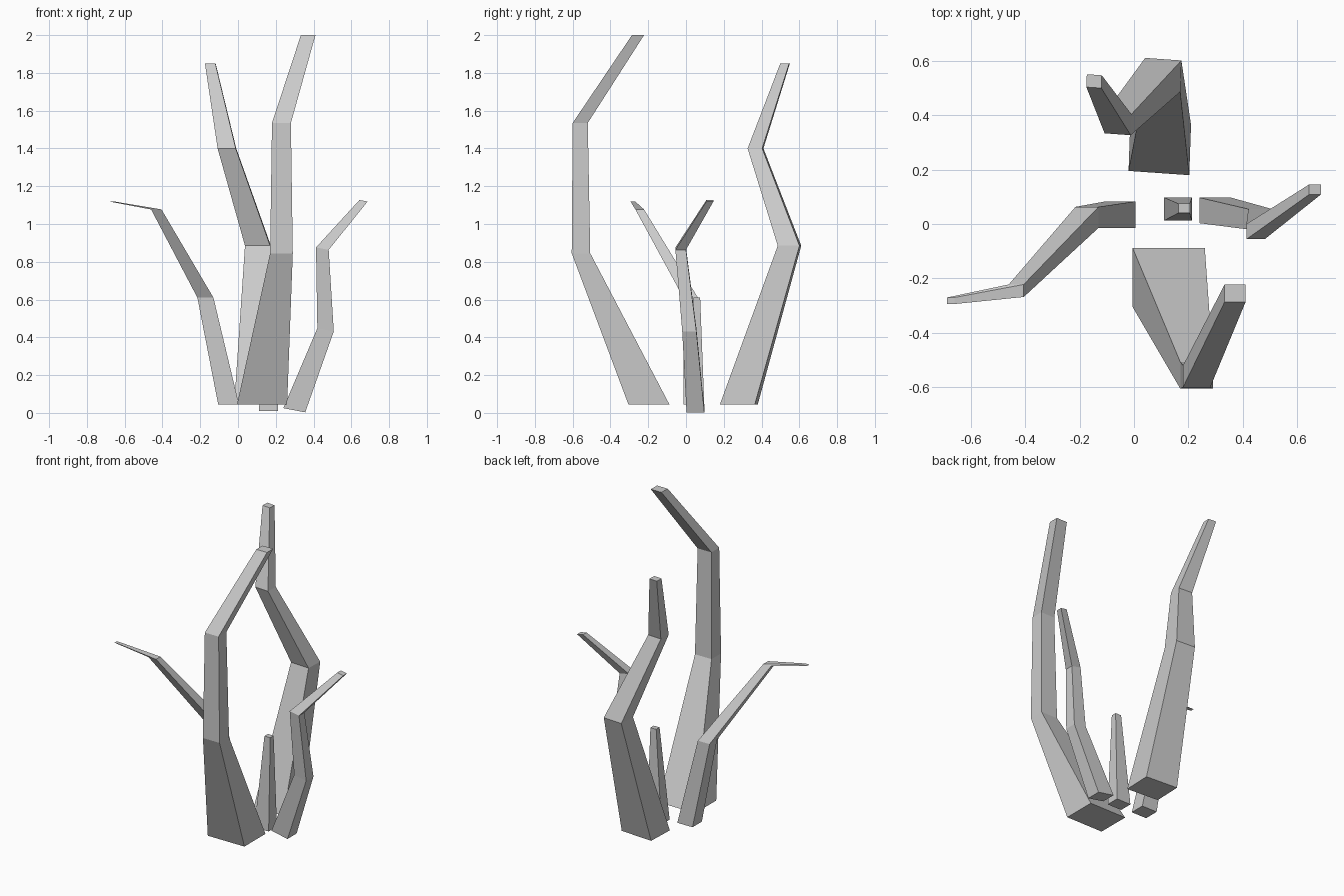
import bpy


def branch(name, rings, tilt=0.0, skew=0.0):
    """Loft a four-sided branch through rings (x0, x1, y0, y1, z).
    tilt drops the right side of each ring (per unit x), skew shears it in plan."""
    verts, faces = [], []
    for x0, x1, y0, y1, z in rings:
        w, d = x1 - x0, y1 - y0
        for u, v in ((0, 0), (1, 0), (1, 1), (0, 1)):
            verts.append((x0 + u * w + skew * v * d * 0.5,
                          y0 + v * d - skew * u * w,
                          z - tilt * u * w))
    for r in range(len(rings) - 1):
        a = r * 4
        for i in range(4):
            j = (i + 1) % 4
            faces.append((a + i, a + j, a + 4 + j, a + 4 + i))
    n = len(verts)
    faces += [(3, 2, 1, 0), (n - 4, n - 3, n - 2, n - 1)]
    mesh = bpy.data.meshes.new(name)
    mesh.from_pydata(verts, [], faces)
    mesh.update()
    obj = bpy.data.objects.new(name, mesh)
    bpy.context.collection.objects.link(obj)
    return obj


# Tall front branch, leaning forward then back inwards
branch("front_branch", [
    (-0.005, 0.26, -0.305, -0.088, 0.045),
    (0.17, 0.29, -0.605, -0.507, 0.845),
    (0.18, 0.28, -0.60, -0.52, 1.535),
    (0.333, 0.41, -0.286, -0.222, 2.0)])

# Tall zigzag back branch
branch("back_branch", [
    (-0.02, 0.203, 0.195, 0.38, 0.045),
    (0.037, 0.17, 0.495, 0.61, 0.885),
    (-0.108, -0.012, 0.333, 0.41, 1.4),
    (-0.175, -0.12, 0.503, 0.55, 1.85)], skew=0.07)

# Thin left branch with a flattened tip
branch("left_branch", [
    (-0.105, 0.005, -0.014, 0.083, 0.045),
    (-0.215, -0.13, -0.014, 0.063, 0.61),
    (-0.46, -0.405, -0.268, -0.222, 1.077),
    (-0.687, -0.66, -0.294, -0.27, 1.12)])

# Right branch, slightly tilted cross-sections
branch("right_branch", [
    (0.24, 0.356, 0.003, 0.097, 0.025),
    (0.42, 0.507, -0.02, 0.055, 0.448),
    (0.413, 0.48, -0.056, 0.0, 0.876),
    (0.643, 0.686, 0.108, 0.145, 1.127)], tilt=0.19)

# Short central stub
branch("center_stub", [
    (0.11, 0.213, 0.012, 0.098, 0.01),
    (0.163, 0.205, 0.04, 0.075, 0.61)])
